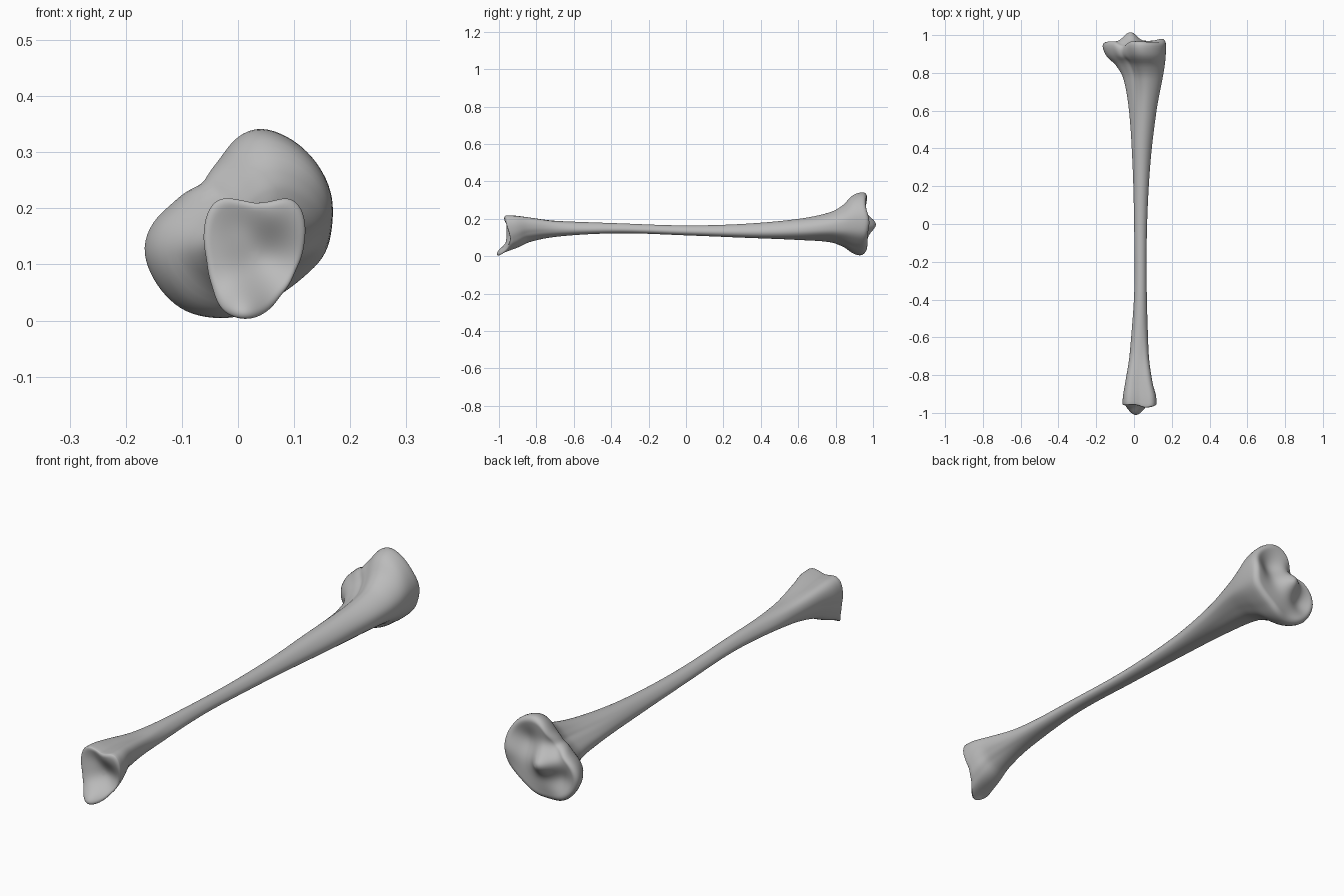
import bpy, bmesh, math
from mathutils import Vector

cube = bpy.data.objects.get("Cube")
if cube:
    bpy.data.objects.remove(cube)

SIDES, RINGS, CAP = 96, 130, 22

# Outlines of the two joint ends in x, z (thousandths)
KNEE = [(35, 345), (90, 326), (140, 280), (166, 225), (166, 170), (156, 120),
        (115, 78), (70, 45), (20, 12), (-40, 4), (-100, 18), (-148, 68), (-170, 125),
        (-156, 170), (-120, 204), (-62, 242), (-30, 288), (0, 330)]
ANKLE = [(-52, 200), (-35, 219), (0, 215), (30, 208), (60, 211), (92, 221),
         (112, 205), (120, 170), (118, 140), (102, 90), (75, 45), (30, 5),
         (0, 4), (-30, 20), (-45, 60), (-55, 110), (-61, 155)]

# Bounds along the bone: y, left, right, bottom, top (thousandths)
STATIONS = [(-955, -61, 120, 4, 220), (-910, -58, 116, 34, 218), (-840, -47, 99, 74, 209),
            (-680, -23, 79, 104, 188), (-350, 2, 67, 121, 174), (0, 1, 69, 110, 163),
            (330, -8, 87, 96, 172), (600, -27, 119, 85, 199), (770, -58, 150, 74, 236),
            (840, -98, 161, 50, 276), (890, -146, 166, 20, 326), (935, -168, 167, 5, 344),
            (960, -168, 166, 6, 343)]

# Bumps and hollows on the joint faces: x, z, y offset, spread
KNEE_BUMPS = [(-.02, .17, .05, .035), (.07, .23, -.03, .045), (-.09, .11, -.025, .04),
              (.14, .19, .015, .04), (-.06, .24, -.03, .03), (-.03, 0, -.015, .04)]
ANKLE_BUMPS = [(.01, .01, -.05, .036), (.04, .11, .03, .04), (0, .17, .012, .03),
               (.06, .2, -.012, .03), (.1, .1, .012, .04)]


def smoothstep(a, b, t):
    t = max(0, min(1, (t - a) / (b - a)))
    return t * t * (3 - 2 * t)


def polar(points):
    """Radius per angle of an outline scaled to a unit box."""
    xs, zs = zip(*points)
    cx, cz = (min(xs) + max(xs)) / 2, (min(zs) + max(zs)) / 2
    hx, hz = (max(xs) - min(xs)) / 2, (max(zs) - min(zs)) / 2
    pts = [Vector(((x - cx) / hx, (z - cz) / hz)) for x, z in points]
    pairs = sorted((math.atan2(p.y, p.x), p.length) for p in pts)
    turn = 2 * math.pi
    pairs = [(pairs[-1][0] - turn, pairs[-1][1])] + pairs + [(pairs[0][0] + turn, pairs[0][1])]
    radii = []
    for j in range(SIDES):
        a = -math.pi + turn * j / SIDES
        for (a0, r0), (a1, r1) in zip(pairs, pairs[1:]):
            if a0 <= a <= a1:
                radii.append(r0 + (r1 - r0) * (a - a0) / (a1 - a0))
                break
    for _ in range(5):
        radii = [(radii[j - 1] + 2 * radii[j] + radii[(j + 1) % SIDES]) / 4 for j in range(SIDES)]
    return radii


def bounds_at(y):
    """Smooth interpolation of the station bounds."""
    i = max(k for k in range(len(STATIONS) - 1) if STATIONS[k][0] <= y or k == 0)
    s0, s1 = STATIONS[i], STATIONS[i + 1]
    before, after = STATIONS[max(i - 1, 0)], STATIONS[min(i + 2, len(STATIONS) - 1)]
    h = s1[0] - s0[0]
    t = (y - s0[0]) / h
    out = []
    for c in range(1, 5):
        m0 = (s1[c] - before[c]) / (s1[0] - before[0]) * h
        m1 = (after[c] - s0[c]) / (after[0] - s0[0]) * h
        out.append(((2 * t**3 - 3 * t**2 + 1) * s0[c] + (t**3 - 2 * t**2 + t) * m0
                    + (3 * t**2 - 2 * t**3) * s1[c] + (t**3 - t**2) * m1) / 1000)
    return out


knee, ankle = polar(KNEE), polar(ANKLE)
shaft = [1 + .05 * math.cos(3 * (-math.pi + 2 * math.pi * j / SIDES) + math.pi / 2)
         for j in range(SIDES)]


def relief(x, z, bumps):
    return sum(d * math.exp(-((x - bx)**2 + (z - bz)**2) / (2 * s * s)) for bx, bz, d, s in bumps)


def section(y, scale=1, lift=0):
    """One ring of the bone, pushed along y near the joints."""
    x0, x1, z0, z1 = bounds_at(y * 1000)
    wk, wa = smoothstep(.35, .9, y), smoothstep(.5, .92, -y)
    bumps = KNEE_BUMPS if y > 0 else ANKLE_BUMPS
    push = smoothstep(.84, .95, abs(y))
    ring = []
    for j in range(SIDES):
        a = -math.pi + 2 * math.pi * j / SIDES
        r = scale * (wk * knee[j] + wa * ankle[j] + (1 - wk - wa) * shaft[j])
        x = (x0 + x1) / 2 + (x1 - x0) / 2 * r * math.cos(a)
        z = (z0 + z1) / 2 + (z1 - z0) / 2 * r * math.sin(a)
        ring.append((x, y + lift + push * relief(x, z, bumps), z))
    return ring


def cap(y, direction, rounding):
    """Rings closing a joint face, with a rounded rim."""
    rings = []
    for k in range(1, CAP):
        s = 1 - (k / CAP)**1.5
        edge = min(1, (1 - s) / .14)
        rings.append(section(y, s, direction * rounding * math.sqrt(1 - (1 - edge)**2)))
    return rings


# Leg bone: ankle face, shaft and knee face as one skin
first, last = STATIONS[0][0] / 1000, .945
rings = cap(first, -1, .008)[::-1]
rings += [section(first + (last - first) * i / RINGS) for i in range(RINGS + 1)]
rings += cap(last, 1, .025)

bm = bmesh.new()
loops = [[bm.verts.new(p) for p in ring] for ring in rings]
for a, b in zip(loops, loops[1:]):
    for j in range(SIDES):
        n = (j + 1) % SIDES
        bm.faces.new((a[j], a[n], b[n], b[j]))
bm.faces.new(loops[0])
bm.faces.new(loops[-1])
bmesh.ops.recalc_face_normals(bm, faces=bm.faces)
mesh = bpy.data.meshes.new("leg_bone")
bm.to_mesh(mesh)
bm.free()
bone = bpy.data.objects.new("leg_bone", mesh)
bpy.context.collection.objects.link(bone)

# Plain grey bone colour
mat = bpy.data.materials.new("bone_grey")
mat.use_nodes = True
colour = (.5, .5, .5, 1)
mat.diffuse_color = colour
mat.node_tree.nodes["Principled BSDF"].inputs["Base Color"].default_value = colour
mesh.materials.append(mat)

bpy.context.view_layer.objects.active = bone
bone.select_set(True)
bpy.ops.object.shade_smooth_by_angle(angle=math.radians(50))
